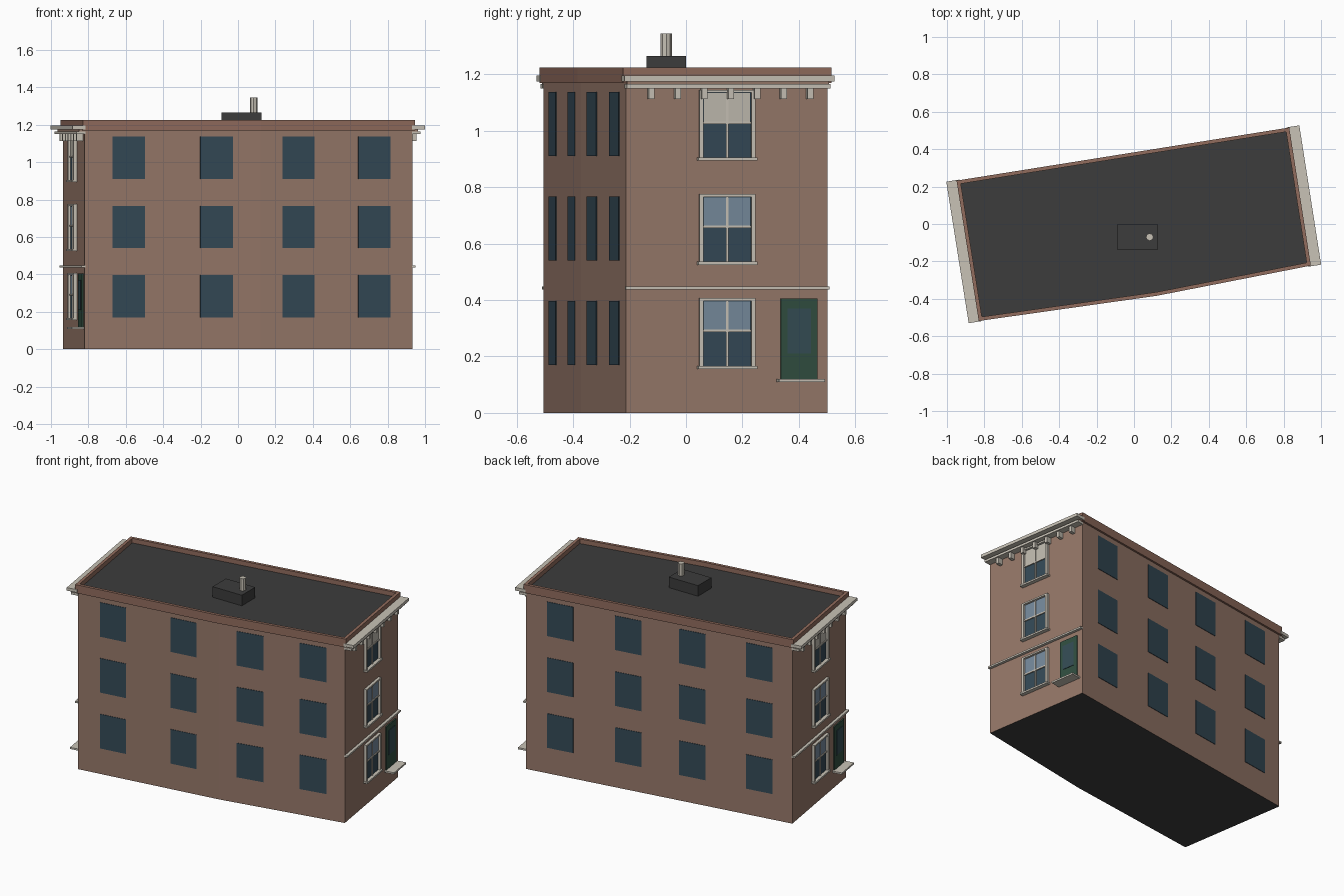
import bpy, bmesh
from mathutils import Vector, Matrix

if "Cube" in bpy.data.objects:
    bpy.data.objects.remove(bpy.data.objects["Cube"])


def material(name, rgb):
    m = bpy.data.materials.new(name)
    lin = [((c / 255 + 0.055) / 1.055) ** 2.4 for c in rgb]
    m.diffuse_color = (*lin, 1)
    m.use_nodes = True
    m.node_tree.nodes["Principled BSDF"].inputs["Base Color"].default_value = m.diffuse_color
    return m


BRICK = material("brick", (150, 120, 105))
COPING = material("parapet brick", (145, 108, 93))
ROOF = material("roof felt", (60, 60, 60))
STONE = material("pale stone", (200, 194, 182))
GLASS = material("dark glass", (52, 73, 86))
SKY = material("light glass", (118, 138, 156))
BLIND = material("window blind", (192, 187, 175))
GREEN = material("door green", (48, 78, 64))
PANE = material("door glass", (52, 76, 84))

# Footprint, counter-clockwise: left-back, left-front, front bend, right-front, right-back
PLAN = [Vector(p) for p in ((-.935, .222), (-.82, -.505), (.12, -.372), (.932, -.213), (.82, .502))]
ROOF_Z, TOP = 1.195, 1.225


def finish(name, bm, *mats):
    bmesh.ops.recalc_face_normals(bm, faces=bm.faces)
    me = bpy.data.meshes.new(name)
    bm.to_mesh(me)
    bm.free()
    for m in mats:
        me.materials.append(m)
    ob = bpy.data.objects.new(name, me)
    bpy.context.collection.objects.link(ob)
    return ob


def wall(i):
    """Frame of wall i: x outward, y along the wall from its middle, z up; and its length."""
    a, b = PLAN[i], PLAN[(i + 1) % len(PLAN)]
    t, c = (b - a).normalized(), (a + b) / 2
    m = Matrix(((t.y, t.x, 0, c.x), (-t.x, t.y, 0, c.y), (0, 0, 1, 0), (0, 0, 0, 1)))
    return m, (b - a).length


def boxes(name, mat, frame, items):
    """Boxes given as (s0, s1, z0, z1, inner depth, outer depth) on a wall."""
    bm = bmesh.new()
    for s0, s1, z0, z1, d0, d1 in items:
        size = Matrix.Diagonal((d1 - d0, s1 - s0, z1 - z0, 1))
        mid = Matrix.Translation(((d0 + d1) / 2, (s0 + s1) / 2, (z0 + z1) / 2))
        bmesh.ops.create_cube(bm, size=1, matrix=frame @ mid @ size)
    return finish(name, bm, mat)


def offset(d):
    """Footprint moved outward by d with mitred corners."""
    out = []
    for i, p in enumerate(PLAN):
        e0 = (p - PLAN[i - 1]).normalized()
        e1 = (PLAN[(i + 1) % len(PLAN)] - p).normalized()
        n0, n1 = Vector((e0.y, -e0.x)), Vector((e1.y, -e1.x))
        out.append(p + (n0 + n1) * d / (1 + n0.dot(n1)))
    return out


# Main block: brick walls, dark roof and underside
bm = bmesh.new()
base = bm.faces.new([bm.verts.new((*p, 0)) for p in PLAN])
ext = bmesh.ops.extrude_face_region(bm, geom=[base], use_keep_orig=True)
bmesh.ops.translate(bm, vec=(0, 0, ROOF_Z), verts=[v for v in ext["geom"] if isinstance(v, bmesh.types.BMVert)])
bm.normal_update()
for f in bm.faces:
    f.material_index = int(abs(f.normal.z) > .5)
finish("main_block", bm, BRICK, ROOF)

# Parapet ring
bm = bmesh.new()
outer, inner = offset(.012), offset(-.008)
loops = [[bm.verts.new((*p, z)) for p in ring]
         for ring, z in ((outer, 1.17), (outer, TOP), (inner, TOP), (inner, 1.17))]
for k in range(4):
    a, b = loops[k], loops[(k + 1) % 4]
    for i in range(5):
        j = (i + 1) % 5
        bm.faces.new((a[i], a[j], b[j], b[i]))
finish("parapet", bm, COPING)

# Roof box and flue
boxes("roof_box", ROOF, Matrix.Identity(4), [(-.14, 0, ROOF_Z - .01, 1.265, -.088, .126)])
bm = bmesh.new()
bmesh.ops.create_cone(bm, cap_ends=True, segments=8, radius1=.02, radius2=.02, depth=.08,
                      matrix=Matrix.Translation((.084, -.07, 1.305)))
finish("flue", bm, STONE)

# Plain window plates on the long walls: wall index, positions along it
FLOORS = (.17, .54, .91)
for name, i, spots in (("front_left", 1, (.25, .75)), ("front_right", 2, (.25, .75)),
                       ("back", 4, (.128, .384, .625, .876))):
    frame, length = wall(i)
    boxes(name + "_windows", GLASS, frame,
          [((u - .5) * length - .088, (u - .5) * length + .088, z, z + .227, -.002, .003)
           for u in spots for z in FLOORS])

# Decorated end walls, the same on both ends
for side, i in (("left", 0), ("right", 3)):
    frame, length = wall(i)
    h = length / 2

    def part(name, mat, items):
        boxes(f"{side}_{name}", mat, frame, items)

    # cornice, brackets and string course
    part("cornice", STONE, [(-h - .015, h + .015, 1.175, 1.195, -.003, .067),
                            (-h - .004, h + .004, 1.15, 1.165, -.003, .045)])
    part("cornice_bed", BRICK, [(-h, h, 1.165, 1.175, -.003, .03)])
    part("brackets", STONE, [(.01 + k * .095 - .01, .01 + k * .095 + .01, 1.112, 1.15, -.003, .034)
                             for k in range(-3, 4)])
    part("string_course", STONE, [(-h - .003, h + .003, .437, .448, -.003, .018)])

    # sash windows
    for floor, z in enumerate((.156, .525, .894)):
        b, t, mid = z + .011, z + .251, z + .135
        w = f"window_{floor + 1}_"
        part(w + "glass", GLASS, [(-.088, .088, b, t - .008, -.002, .004)])
        part(w + "upper_pane", BLIND if floor == 2 else SKY,
             [(-.083, .083, mid, t - .012, .002, .006)])
        part(w + "casing", STONE, [(-.1, -.086, b, t, -.002, .018), (.086, .1, b, t, -.002, .018),
                                   (-.1, .1, t - .01, t, -.002, .018),
                                   (-.106, .106, z, b, -.002, .026)])
        part(w + "bars", STONE, [(-.086, .086, mid - .005, mid + .004, .002, .011),
                                 (-.004, .004, b, t - .01, .002, .010)])

    # door with glass panel and step
    part("door", GREEN, [(.193, .325, .12, .406, -.002, .008)])
    part("door_glass", PANE, [(.217, .301, .21, .37, .006, .011)])
    part("door_step", STONE, [(.178, .342, .109, .12, -.002, .065)])
